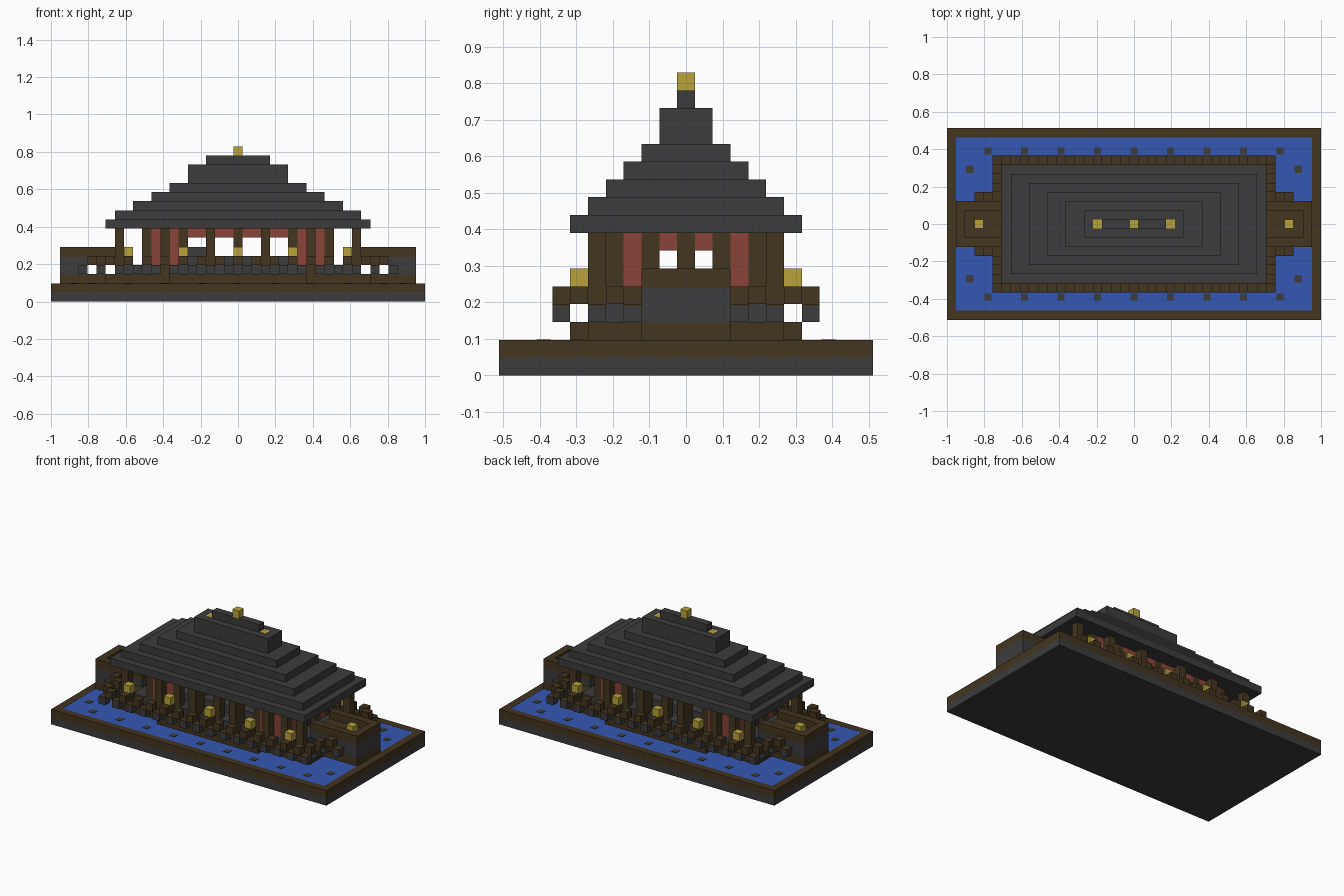
import bpy
import bmesh

cube = bpy.data.objects.get("Cube")
if cube:
    bpy.data.objects.remove(cube, do_unlink=True)

U = 2 / 41  # block size


def material(name, rgb):
    m = bpy.data.materials.new(name)
    m.use_nodes = True
    m.diffuse_color = (*rgb, 1)
    m.node_tree.nodes["Principled BSDF"].inputs["Base Color"].default_value = (*rgb, 1)
    return m


GREY = material("dark grey stone", (0.045, 0.045, 0.046))
BROWN = material("dark brown wood", (0.056, 0.035, 0.014))
BLUE = material("water blue", (0.035, 0.095, 0.45))
GOLD = material("lantern gold", (0.48, 0.36, 0.045))
RED = material("brick red", (0.25, 0.056, 0.04))


def blocks(name, mat, boxes):
    """Boxes given as inclusive block ranges (x0, x1, y0, y1) and layers z0 to z1."""
    bm = bmesh.new()
    for x0, x1, y0, y1, z0, z1 in boxes:
        low = ((x0 - 0.5) * U, (y0 - 0.5) * U, z0 * U)
        high = ((x1 + 0.5) * U, (y1 + 0.5) * U, z1 * U)
        verts = bmesh.ops.create_cube(bm, size=1)["verts"]
        for v in verts:
            for i in range(3):
                v.co[i] = high[i] if v.co[i] > 0 else low[i]
    mesh = bpy.data.meshes.new(name)
    bm.to_mesh(mesh)
    bm.free()
    mesh.materials.append(mat)
    obj = bpy.data.objects.new(name, mesh)
    bpy.context.collection.objects.link(obj)
    return obj


def slab(rx, ry, z0, z1):
    return (-rx, rx, -ry, ry, z0, z1)


def mirrored(boxes, in_x=True, in_y=True):
    """Repeat boxes across the centre planes without duplicates."""
    result = set()
    for x0, x1, y0, y1, z0, z1 in boxes:
        xs = [(x0, x1), (-x1, -x0)] if in_x else [(x0, x1)]
        ys = [(y0, y1), (-y1, -y0)] if in_y else [(y0, y1)]
        result.update((*x, *y, z0, z1) for x in xs for y in ys)
    return sorted(result)


# Pond with a stone base and wooden rim
blocks("pond_base", GREY, [slab(20, 10, 0, 1)])
blocks("pond_rim", BROWN, mirrored([(-20, 20, 10, 10, 1, 2), (20, 20, -9, 9, 1, 2)]))
blocks("pond_water", BLUE, [slab(19, 9, 1, 1.98)])
pads = [(x, 8) for x in range(0, 17, 4)] + [(18, 6)]
blocks("pond_stones", GREY, mirrored(
    [(x + 0.1, x - 0.1, y + 0.1, y - 0.1, 1.9, 2.02) for x, y in pads]))

# Deck, front and back steps, and hall floor
blocks("deck", BROWN, [slab(14, 5, 2, 3)])
blocks("deck_steps", BROWN, mirrored([(-7, 7, 6, 6, 2, 3)]))
blocks("hall_floor", GREY, [slab(12, 4, 3, 4), slab(9, 2, 4, 5)])
blocks("hall_table", GREY, [(-5, -4, -1, 1, 5, 6)])

# Railing of alternating low stones and raised wooden blocks
ring = [(x, 7) for x in range(16)] + [(15, y) for y in range(3, 7)] + [(16, 3), (17, 3)]
low_posts = []
low_caps = []
high_posts = []
for x, y in ring:
    along = y if x == 15 else x
    if along % 2:
        low_posts.append((x, x, y, y, 3, 3.9))
        low_caps.append((x, x, y, y, 3.9, 4))
    else:
        high_posts.append((x, x, y, y, 4, 5))
blocks("railing_stones", GREY, mirrored(low_posts))
blocks("railing_stone_caps", BROWN, mirrored(low_caps))
blocks("railing_posts", BROWN, mirrored(high_posts))

# Lanterns along the railing
spots = (0, 6, 12)
blocks("lantern_brackets", BROWN, mirrored([(x, x, 6, 6, 4, 5) for x in spots]))
blocks("railing_lanterns", GOLD, mirrored([(x, x, 6, 6, 5, 6) for x in spots]))

# End terraces with a raised wooden rim
blocks("terrace_base", BROWN, mirrored([(15, 19, -2, 2, 2, 3)], in_y=False))
blocks("terrace_walls", GREY, mirrored(
    [(17, 19, -2, 2, 3, 4), (13, 19, -2, 2, 4, 4.9)], in_y=False))
blocks("terrace_floor", BROWN, mirrored([(13, 18, -1, 1, 4.9, 5)], in_y=False))
blocks("terrace_rim", BROWN, mirrored(
    [(13, 19, 2, 2, 4.9, 6), (19, 19, -1, 1, 4.9, 6)]))
blocks("terrace_lanterns", GOLD, mirrored([(17, 17, 0, 0, 5, 6)]))

# Outer colonnade
blocks("outer_columns", BROWN, mirrored([(x, x, 5, 5, 3, 8) for x in (3, 8, 13)]))

# Hall walls: wooden pillars, red panels and red lintels
pillars = [(x, 4) for x in (0, 3, 6, 8, 10)] + [(10, 2), (10, 0)]
blocks("hall_pillars", BROWN, mirrored([(x, x, y, y, 4, 8) for x, y in pillars]))
panels = [(7, 4), (9, 4), (10, 3)]
blocks("hall_panels", RED, mirrored([(x, x, y, y, 4, 8) for x, y in panels]))
lintels = [(1, 2, 4, 4, 7, 8), (4, 5, 4, 4, 7, 8), (10, 10, 1, 1, 7, 8)]
blocks("hall_lintels", RED, mirrored(lintels))

# Stepped roof narrowing to a ridge
tiers = [(14, 6, 8), (13, 5, 9), (11, 4, 10), (9, 3, 11), (7, 2, 12)]
blocks("roof_tiers", GREY, [slab(rx, ry, z, z + 1) for rx, ry, z in tiers])
blocks("roof_crown", GREY, [slab(5, 1, 13, 15)])
blocks("roof_ridge", GREY, [slab(3, 0, 15, 16)])
blocks("roof_finial", GOLD, [slab(0, 0, 16, 17)])
blocks("ridge_end_plates", GOLD, mirrored([(4, 4, 0, 0, 14.9, 15.04)]))
